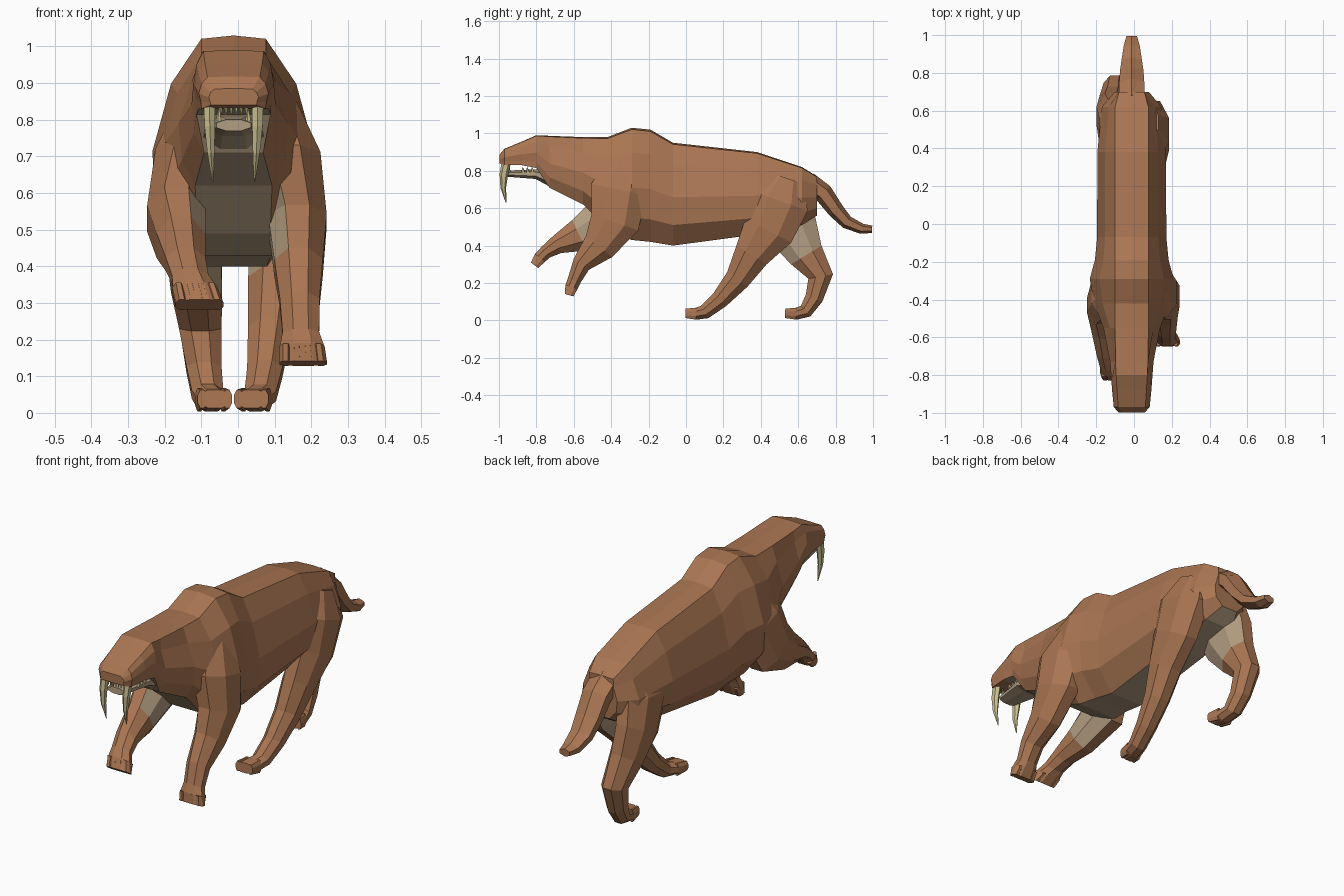
import bpy, bmesh, math
from mathutils import Vector

if "Cube" in bpy.data.objects:
    bpy.data.objects.remove(bpy.data.objects["Cube"])

CX = -0.012  # head and trunk sit slightly off centre


def material(name, rgb):
    m = bpy.data.materials.new(name)
    m.diffuse_color = (*rgb, 1)
    m.use_nodes = True
    m.node_tree.nodes["Principled BSDF"].inputs["Base Color"].default_value = m.diffuse_color
    return m


FUR = material("fur", (0.40, 0.18, 0.085))
BELLY = material("belly", (0.45, 0.34, 0.22))
IVORY = material("ivory", (0.60, 0.53, 0.28))


def skin(name, rings, mats, pick):
    """Bridge a list of equal-length point rings and cap both ends."""
    bm = bmesh.new()
    loops = [[bm.verts.new(p) for p in r] for r in rings]
    n = len(loops[0])
    for i, (a, b) in enumerate(zip(loops, loops[1:])):
        for k in range(n):
            f = bm.faces.new((a[k], a[(k + 1) % n], b[(k + 1) % n], b[k]))
            f.material_index = pick(i, k)
    bm.faces.new(loops[0])
    bm.faces.new(loops[-1])
    bmesh.ops.recalc_face_normals(bm, faces=bm.faces)
    me = bpy.data.meshes.new(name)
    bm.to_mesh(me)
    bm.free()
    for m in mats:
        me.materials.append(m)
    bpy.context.collection.objects.link(bpy.data.objects.new(name, me))


def limb(name, path, mats=(FUR,), n=8, pick=lambda i, k: 0):
    """Tube along (x, y, z, half width in x, half depth) stations."""
    pts = [Vector(p[:3]) for p in path]
    s = 1 / math.cos(math.pi / n)
    rings = []
    for i, p in enumerate(path):
        t = pts[min(i + 1, len(pts) - 1)] - pts[max(i - 1, 0)]
        v = Vector((0, -t.z, t.y)).normalized()
        angles = [2 * math.pi * (k + 0.5) / n for k in range(n)]
        rings.append([pts[i] + Vector((p[3] * s * math.cos(a), 0, 0)) + v * p[4] * s * math.sin(a)
                      for a in angles])
    skin(name, rings, mats, pick)


def spike(name, x, y, z, length, r):
    """Small pointed tooth; negative length hangs down."""
    limb(name, [(x, y, z, r, r), (x, y - 0.004, z + length, r / 5, r / 5)], (IVORY,), 5)


# trunk with neck and upper head: y, top z, bottom z, half width
trunk = [
    (-0.998, 0.885, 0.84, 0.068), (-0.97, 0.918, 0.83, 0.095), (-0.88, 0.955, 0.83, 0.104),
    (-0.80, 0.99, 0.815, 0.11), (-0.73, 0.987, 0.71, 0.115), (-0.55, 0.98, 0.62, 0.15),
    (-0.42, 0.98, 0.49, 0.20), (-0.29, 1.03, 0.43, 0.222), (-0.19, 1.02, 0.42, 0.195),
    (-0.07, 0.95, 0.40, 0.183), (0.38, 0.90, 0.46, 0.182), (0.62, 0.82, 0.51, 0.158),
    (0.70, 0.77, 0.56, 0.09)]
rings = []
for y, zt, zb, w in trunk:
    head = y < -0.78
    top = min(0.088, 0.75 * w)
    under = w * (0.92 if head else 0.7 if y < -0.5 else 0.5)
    half = [(top, 0.985), (w * (0.92 if head else 0.77), 0.78), (w, 0.47), (0.94 * w, 0.2), (under, 0)]
    prof = [(0, 1)] + half + [(0, 0)] + [(-x, f) for x, f in reversed(half)]
    rings.append([(CX + x, y, zb + f * (zt - zb)) for x, f in prof])
skin("trunk", rings, (FUR, BELLY), lambda i, k: int(i >= 2 and k in (5, 6)))


def leg(name, side, root, sizes, x_ends, track):
    """Leg from a body root, following a (y, z) track; the last step carries four toes."""
    x0, x1 = x_ends
    path = [(side * p[0], *p[1:]) for p in root]
    for i, ((y, z), (w, d)) in enumerate(zip(track, sizes)):
        path.append((side * (x0 + (x1 - x0) * i / (len(track) - 1)), y, z, w, d))
    inner = lambda i, k: int(i in (1, 2) and math.cos((k + 1) * math.pi / 4) * side < -0.6)
    limb(name, path, (FUR, BELLY), 8, inner)
    for t in range(4):
        f = (t - 1.5) / 2
        limb(f"{name}_toe_{t + 1}", [(p[0] + f * p[3], p[1], p[2], p[3] * 0.27, p[4])
                                     for p in path[-2:]], n=8)


# front legs, both lifted in mid leap
shoulder = [(0.10, -0.31, 0.86, 0.05, 0.09), (0.13, -0.36, 0.70, 0.095, 0.15)]
front = [(0.08, 0.132), (0.066, 0.09), (0.054, 0.05), (0.05, 0.036), (0.06, 0.034), (0.064, 0.024)]
leg("front_leg_right", 1, shoulder, front, (0.162, 0.178),
    [(-0.38, 0.525), (-0.465, 0.395), (-0.56, 0.30), (-0.597, 0.215), (-0.612, 0.18), (-0.625, 0.135)])
leg("front_leg_left", -1, shoulder, front, (0.168, 0.105),
    [(-0.43, 0.53), (-0.57, 0.455), (-0.69, 0.405), (-0.75, 0.365), (-0.78, 0.335), (-0.81, 0.295)])

# hind legs, standing in stride
hip = [(0.08, 0.54, 0.76, 0.05, 0.09), (0.105, 0.50, 0.64, 0.08, 0.16)]
hind = [(0.075, 0.138), (0.07, 0.095), (0.058, 0.067), (0.048, 0.048), (0.043, 0.038),
        (0.044, 0.032), (0.046, 0.025)]
leg("hind_leg_right", 1, hip, hind, (0.11, 0.036),
    [(0.44, 0.48), (0.35, 0.35), (0.275, 0.22), (0.18, 0.11), (0.10, 0.045), (0.055, 0.036), (-0.003, 0.038)])
leg("hind_leg_left", -1, hip, hind, (0.123, 0.063),
    [(0.57, 0.48), (0.643, 0.35), (0.72, 0.235), (0.685, 0.12), (0.64, 0.05), (0.59, 0.036), (0.53, 0.038)])

# tail, broad until a short point
track = [(0.65, 0.735), (0.735, 0.68), (0.80, 0.59), (0.86, 0.525), (0.94, 0.49), (0.995, 0.487)]
limb("tail", [(CX, y, z, 0.068 - 0.0016 * i * i, 0.052 - 0.007 * i)
              for i, (y, z) in enumerate(track)], n=6)

# lower jaw
limb("lower_jaw", [(CX, -0.70, 0.745, 0.09, 0.04), (CX, -0.80, 0.782, 0.075, 0.026),
                   (CX, -0.965, 0.785, 0.047, 0.016)], (BELLY,))

# long curved fangs and short teeth
bend = [(-0.958, 0.86), (-0.974, 0.78), (-0.977, 0.71), (-0.962, 0.63)]
for side, tag in ((-1, "left"), (1, "right")):
    limb(f"fang_{tag}", [
        (CX + side * (0.066 - 0.001 * i * i), y, z, 0.016 - 0.0016 * i * i, 0.022 - 0.0022 * i * i)
        for i, (y, z) in enumerate(bend)], (IVORY,), 6)
    spike(f"lower_canine_{tag}", CX + side * 0.04, -0.945, 0.79, 0.04, 0.008)
    for j in range(3):
        spike(f"cheek_tooth_{tag}_{j + 1}", CX + side * 0.062, -0.87 + 0.025 * j, 0.79, 0.028, 0.009)
for j in range(6):
    spike(f"upper_incisor_{j + 1}", CX + (j - 2.5) * 0.014, -0.972, 0.845, -0.032, 0.006)
